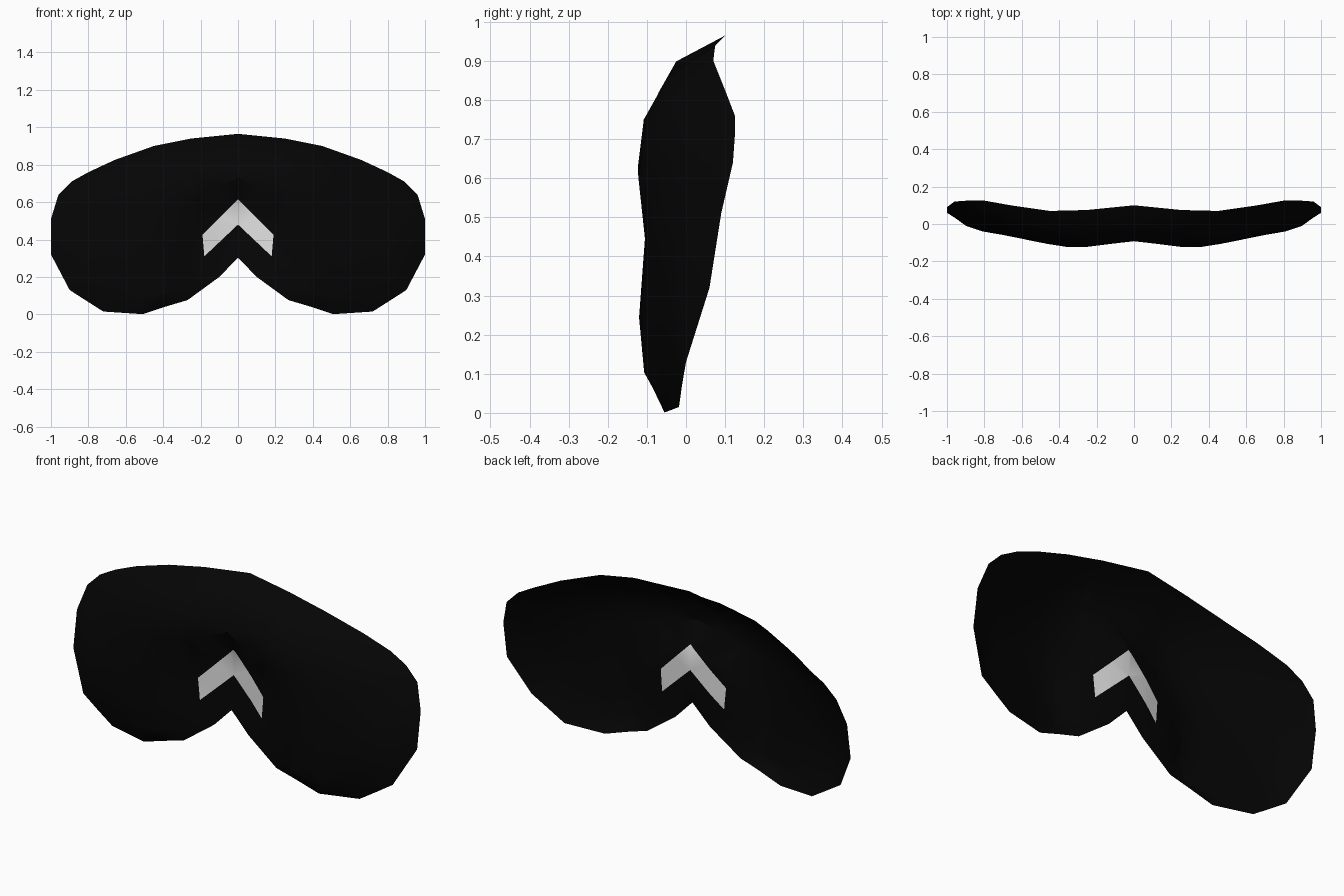
import bpy, bmesh
from mathutils import Vector

if "Cube" in bpy.data.objects:
    bpy.data.objects.remove(bpy.data.objects["Cube"])


def material(name, value):
    m = bpy.data.materials.new(name)
    m.diffuse_color = (value, value, value, 1)
    m.use_nodes = True
    m.node_tree.nodes["Principled BSDF"].inputs["Base Color"].default_value = m.diffuse_color
    return m


# Half of the rim (x, y, z): upper edge, lower edge and outer end
TOP = [(0, .1, .965), (.12, .088, .953), (.25, .075, .94), (.35, .072, .92), (.45, .07, .9),
       (.66, .1, .825), (.80, .125, .76), (.89, .125, .71)]
BOTTOM = [(0, -.053, .303), (.10, -.057, .2), (.27, -.067, .076), (.385, -.062, .042),
          (.51, -.055, .001), (.72, -.018, .015), (.81, -.01, .072), (.9, 0, .13)]
END = [(.96, .12, .64), (1, .09, .51), (1, .06, .32)]

# Depth at set fractions down each column: brow, nose recess, cheek dome
ROWS = [.1, .22, .36, .54, .77, .93]
DEPTH = [(-.025, -.07, -.092, -.035, -.035, -.047),
         (-.03, -.085, -.105, -.045, -.045, -.053),
         (-.05, -.108, -.123, -.075, -.075, -.075),
         (-.045, -.105, -.122, -.105, -.12, -.107),
         (-.03, -.085, -.105, -.1, -.1, -.085),
         (.02, -.02, -.05, -.06, -.055, -.038),
         (.06, .03, 0, -.03, -.04, -.025),
         (.085, .06, .03, 0, -.01, -.004)]

columns = []
for top, bottom, depths in zip(TOP, BOTTOM, DEPTH):
    a, b = Vector(top), Vector(bottom)
    column = [a]
    for t, y in zip(ROWS, depths):
        p = a.lerp(b, t)
        p.y = y
        column.append(p)
    columns.append(column + [b])

e0, e1, e2 = map(Vector, END)
columns.append([e0.lerp(e1, t / .36) if t <= .36 else e1.lerp(e2, (t - .36) / .64)
                for t in [0] + ROWS + [1]])

# Mask shell, right half
bm = bmesh.new()
grid = [[bm.verts.new(p) for p in c] for c in columns]
for left, right in zip(grid, grid[1:]):
    for i in range(len(left) - 1):
        bm.faces.new((left[i], left[i + 1], right[i + 1], right[i]))
bmesh.ops.triangulate(bm, faces=bm.faces[:])

# Chevron: cut along its upper, lower and end lines (x, z)
LINES = [((0, .615), (.19, .425)), ((0, .48), (.18, .31)), ((.19, .425), (.18, .31))]


def side(line, p):
    (x0, z0), (x1, z1) = line
    return (x1 - x0) * (p.z - z0) - (z1 - z0) * (p.x - x0)


for (x0, z0), (x1, z1) in LINES:
    bmesh.ops.bisect_plane(bm, geom=bm.verts[:] + bm.edges[:] + bm.faces[:], dist=1e-5,
                           plane_co=(x0, 0, z0), plane_no=(z0 - z1, 0, x1 - x0))
for f in bm.faces:
    c = f.calc_center_median()
    upper, lower, end = (side(line, c) for line in LINES)
    f.material_index = int(upper < 0 and lower > 0 and end < 0)

mesh = bpy.data.meshes.new("mask_shell")
bm.to_mesh(mesh)
bm.free()
mesh.materials.append(material("black", .0015))
mesh.materials.append(material("light_grey", .76))
shell = bpy.data.objects.new("mask_shell", mesh)
bpy.context.collection.objects.link(shell)

# Mirror to the left half
mirror = shell.modifiers.new("mirror", 'MIRROR')
mirror.use_clip = True
bpy.context.view_layer.objects.active = shell
shell.select_set(True)
bpy.ops.object.modifier_apply(modifier="mirror")
bpy.ops.object.shade_smooth_by_angle(angle=.6)
